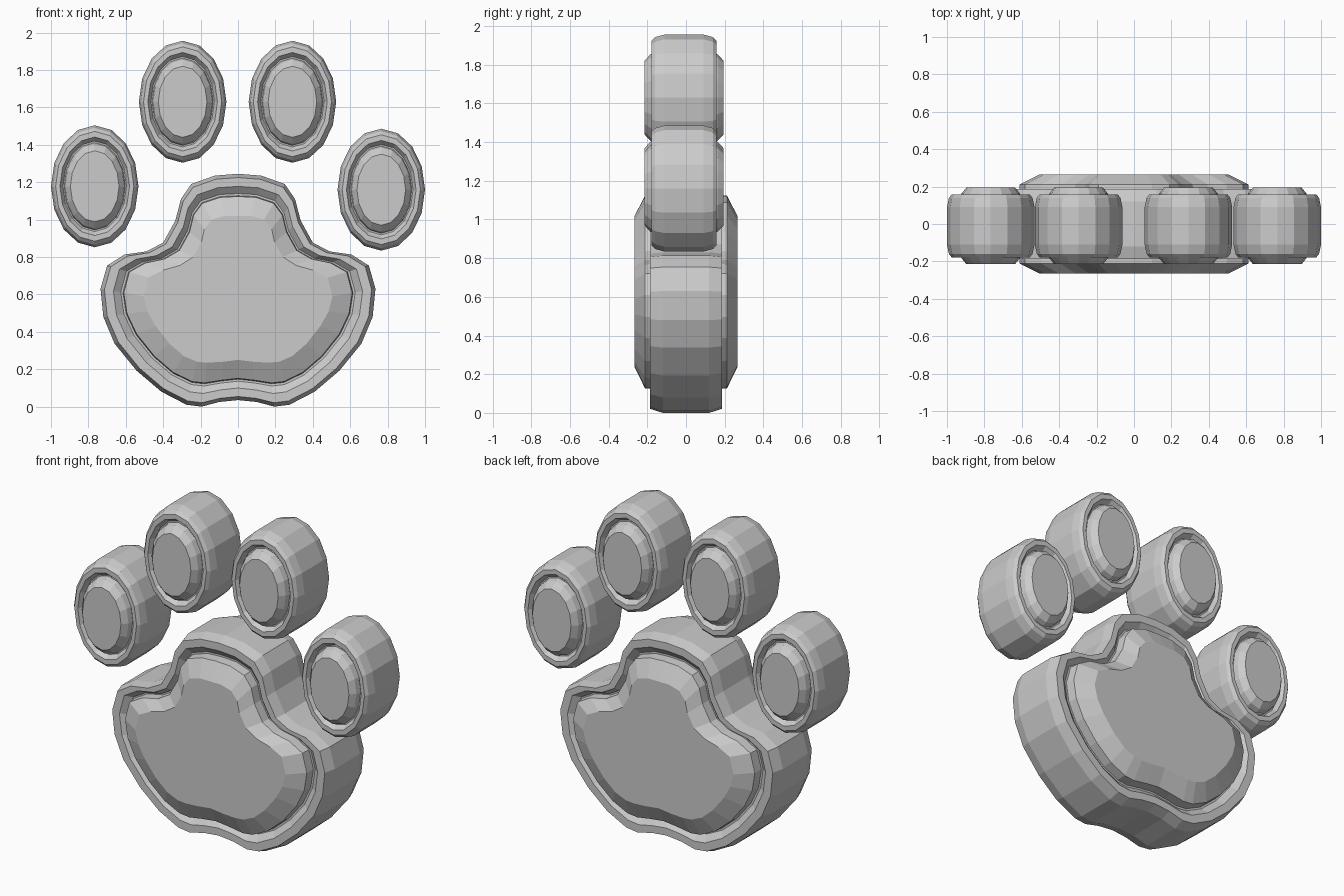
import bpy, bmesh, math

cube = bpy.data.objects.get("Cube")
if cube:
    bpy.data.objects.remove(cube, do_unlink=True)

grey = bpy.data.materials.new("plain grey")
grey.use_nodes = True
colour = (0.6, 0.6, 0.6, 1)
grey.diffuse_color = colour
grey.node_tree.nodes["Principled BSDF"].inputs["Base Color"].default_value = colour


def both_sides(profile):
    """Mirror a (inset, depth) profile so that it runs from front face to back face."""
    front = [(inset, -depth) for inset, depth in reversed(profile)]
    return front + profile


def loft(name, outer, inner, profile, location):
    """Skin rings blended between two outlines, closed by flat front and back faces."""
    bm = bmesh.new()
    rings = []
    for t, y in both_sides(profile):
        ring = [bm.verts.new((ax + (bx - ax) * t, y, az + (bz - az) * t))
                for (ax, az), (bx, bz) in zip(outer, inner)]
        rings.append(ring)
    count = len(outer)
    for ring, following in zip(rings, rings[1:]):
        for i in range(count):
            j = (i + 1) % count
            bm.faces.new((ring[i], ring[j], following[j], following[i]))
    bm.faces.new(rings[0])
    bm.faces.new(rings[-1])
    bmesh.ops.recalc_face_normals(bm, faces=bm.faces[:])
    mesh = bpy.data.meshes.new(name)
    bm.to_mesh(mesh)
    bm.free()
    mesh.materials.append(grey)
    obj = bpy.data.objects.new(name, mesh)
    obj.location = location
    bpy.context.collection.objects.link(obj)
    return obj


def mirrored(half):
    """Complete a half outline that starts and ends on the centre line."""
    return half + [(-x, z) for x, z in reversed(half[1:-1])]


def ellipse(width, height, sides=16):
    angles = [math.tau * i / sides for i in range(sides)]
    return [(width * math.sin(a), height * math.cos(a)) for a in angles]


# Main pad: body outline, and outline of the raised flat face
body_half = [(0, 1.245), (.125, 1.235), (.25, 1.19), (.305, 1.11), (.335, .995), (.4, .877),
             (.49, .83), (.607, .813), (.7, .754), (.735, .63), (.72, .48), (.66, .337),
             (.543, .193), (.41, .08), (.275, .01), (.195, 0), (.1, .025), (0, .035)]
face_half = [(0, 1.02), (.07, 1.02), (.14, 1), (.18, .95), (.195, .88), (.24, .8),
             (.31, .755), (.4, .73), (.48, .69), (.505, .59), (.485, .51), (.44, .43),
             (.365, .335), (.29, .27), (.22, .24), (.165, .235), (.08, .24), (0, .25)]
# Rounded side, rim, groove, then the bevelled dome
pad_profile = [(0, .12), (.09, .187), (.3, .187), (.47, .155), (.52, .155), (.54, .212), (1, .265)]
loft("main_pad", mirrored(body_half), mirrored(face_half), pad_profile, (0, 0, 0))

# Toe pads: the same build on ellipses
toe_profile = [(0, .1), (.1, .15), (.24, .168), (.46, .168), (.62, .14), (.68, .14),
               (.74, .172), (1, .205)]
toes = {
    "outer_toe_right": (-.766, 1.178),
    "inner_toe_right": (-.296, 1.63),
    "inner_toe_left": (.291, 1.63),
    "outer_toe_left": (.766, 1.16),
}
for name, (x, z) in toes.items():
    loft(name, ellipse(.234, .326), ellipse(.13, .19), toe_profile, (x, -.01, z))
